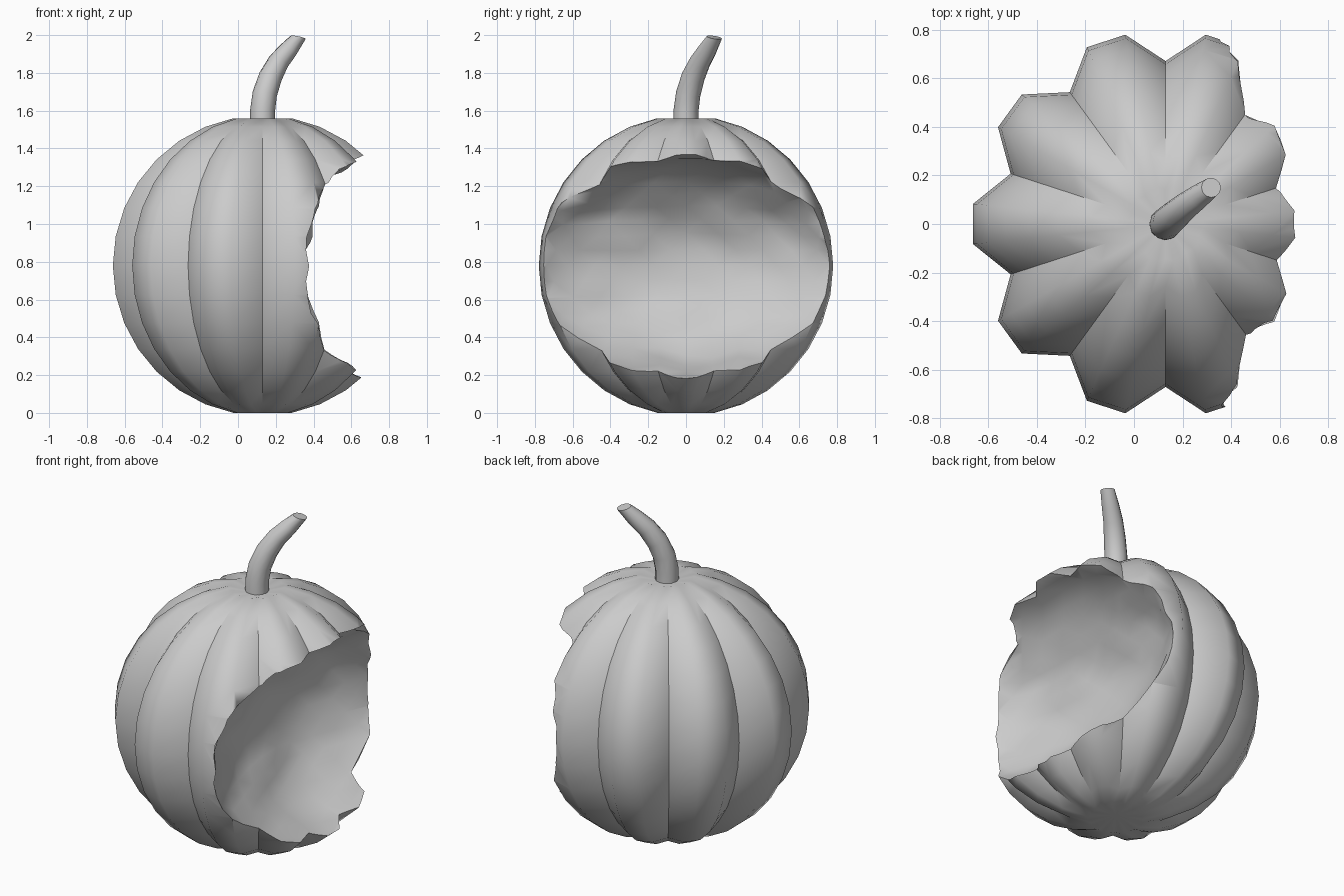
import bpy, bmesh
from math import sin, cos, pi
from mathutils import Vector, noise

if "Cube" in bpy.data.objects:
    bpy.data.objects.remove(bpy.data.objects["Cube"])

AXIS_X, MID_Z, RADIUS = 0.13, 0.78, 0.797


def make_object(name, bm):
    bmesh.ops.recalc_face_normals(bm, faces=bm.faces)
    mesh = bpy.data.meshes.new(name)
    bm.to_mesh(mesh)
    bm.free()
    ob = bpy.data.objects.new(name, mesh)
    bpy.context.collection.objects.link(ob)
    return ob


def bridge(bm, rings):
    for a, b in zip(rings, rings[1:]):
        n = len(a)
        for i in range(n):
            bm.faces.new((a[i], a[(i + 1) % n], b[(i + 1) % n], b[i]))


def fan(bm, ring, tip):
    for i in range(len(ring)):
        bm.faces.new((ring[i], ring[(i + 1) % len(ring)], tip))


# Ribbed body: ten lobes, three segments each, with dimpled poles
SEGS, RINGS = 30, 16
bm = bmesh.new()
rings = []
for j in range(1, RINGS):
    lat = pi * j / RINGS
    groove = 0.92 if j in (1, RINGS - 1) else 0.842
    ring = []
    for i in range(SEGS):
        ang = pi / 2 + 2 * pi * i / SEGS
        r = RADIUS * sin(lat) * (groove if i % 3 == 0 else 1)
        ring.append(bm.verts.new((AXIS_X + r * cos(ang), r * sin(ang),
                                  MID_Z - 0.795 * cos(lat))))
    rings.append(ring)
bridge(bm, rings)
fan(bm, rings[0], bm.verts.new((AXIS_X, 0, 0.03)))
fan(bm, rings[-1], bm.verts.new((AXIS_X, 0, 1.525)))
body = make_object("pumpkin_body", bm)

# Lumpy cutter for the broken-open side
bm = bmesh.new()
bmesh.ops.create_icosphere(bm, subdivisions=4, radius=1)
for v in bm.verts:
    p = v.co.copy()
    k = 1 + 0.055 * noise.noise(p * 4.5 + Vector((3.1, 1.7, 0.4)))
    v.co = Vector((0.81 + 0.65 * p.x * k, 1.07 * p.y * k, MID_Z + 0.607 * p.z * k))
cutter = make_object("hole_cutter", bm)
cutter.hide_render = True

mod = body.modifiers.new("hole", 'BOOLEAN')
mod.operation, mod.solver, mod.object = 'DIFFERENCE', 'EXACT', cutter
bpy.context.view_layer.objects.active = body
body.select_set(True)
bpy.ops.object.modifier_apply(modifier=mod.name)
bpy.data.objects.remove(cutter)

# Smooth lobes, sharp grooves and hole rim
bm = bmesh.new()
bm.from_mesh(body.data)
for f in bm.faces:
    f.smooth = True
for e in bm.edges:
    a = e.calc_face_angle_signed(0)
    e.smooth = -0.5 < a < 1.15
bm.to_mesh(body.data)
bm.free()

# Curved tapering stem: x, y, z, radius
path = [(0.13, 0, 1.50, 0.067), (0.13, 0, 1.60, 0.066), (0.142, 0.012, 1.69, 0.065),
        (0.172, 0.038, 1.78, 0.062), (0.215, 0.075, 1.86, 0.056),
        (0.265, 0.112, 1.92, 0.050), (0.318, 0.15, 1.988, 0.041)]
pts = [Vector(p[:3]) for p in path]
bm = bmesh.new()
rings = []
for k, p in enumerate(pts):
    t = (pts[min(k + 1, len(pts) - 1)] - pts[max(k - 1, 0)]).normalized()
    if k == len(pts) - 1:
        t = Vector((0.2, 0.15, 1)).normalized()
    q = Vector((0, 0, 1)).rotation_difference(t)
    rings.append([bm.verts.new(p + q @ Vector((path[k][3] * cos(2 * pi * i / 12),
                                               path[k][3] * sin(2 * pi * i / 12), 0)))
                  for i in range(12)])
bridge(bm, rings)
bm.faces.new(rings[0])
bm.faces.new(rings[-1])
stem = make_object("stem", bm)
bpy.ops.object.select_all(action='DESELECT')
stem.select_set(True)
bpy.context.view_layer.objects.active = stem
bpy.ops.object.shade_smooth_by_angle(angle=0.7)
